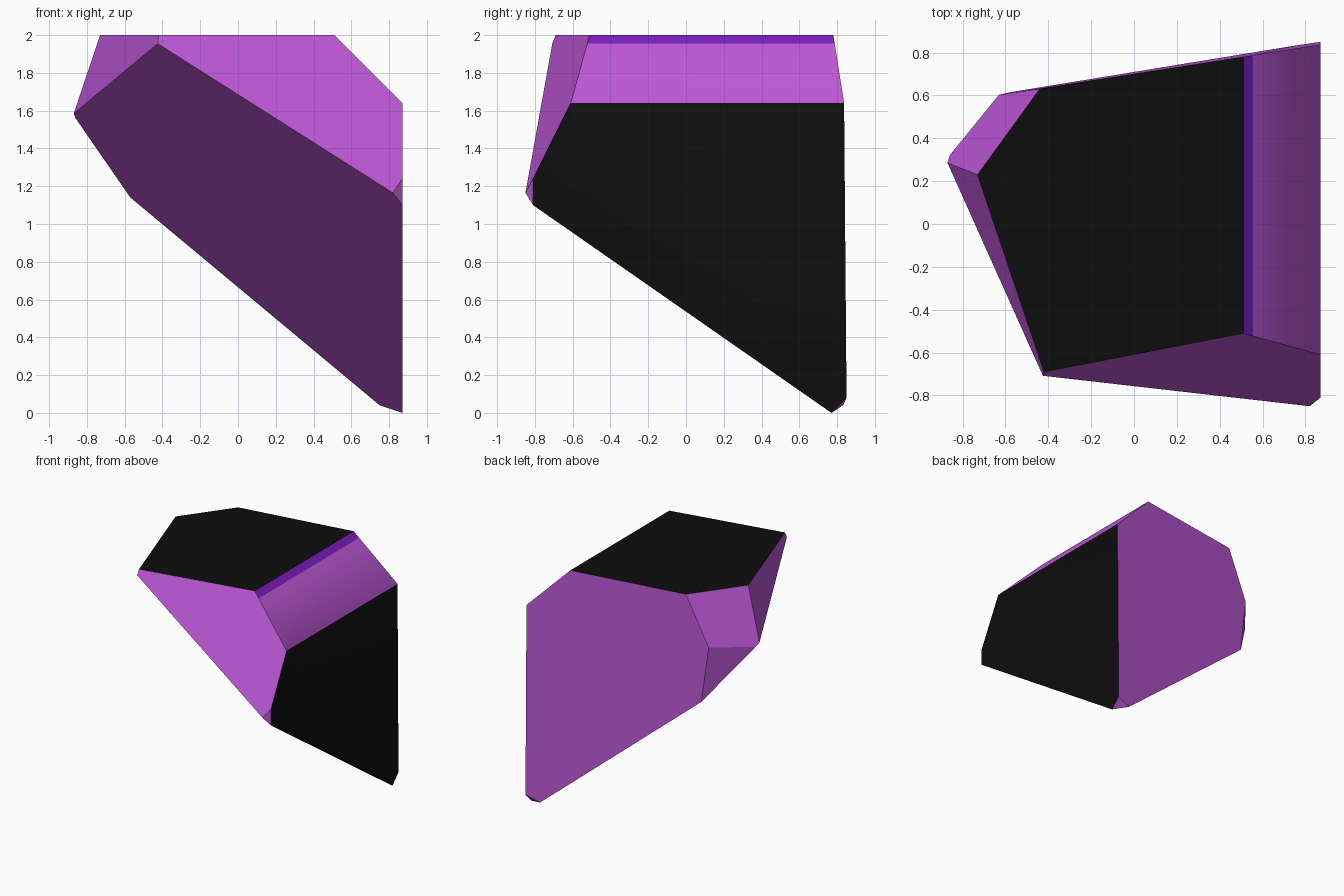
import bpy, bmesh, math

if "Cube" in bpy.data.objects:
    bpy.data.objects.remove(bpy.data.objects["Cube"])


def material(name, color):
    m = bpy.data.materials.new(name)
    m.diffuse_color = (*color, 1.0)
    m.use_nodes = True
    m.node_tree.nodes["Principled BSDF"].inputs["Base Color"].default_value = m.diffuse_color
    return m


orchid = material("orchid", (0.51, 0.098, 0.68))
black = material("black", (0.004, 0.004, 0.004))
violet = material("violet", (0.195, 0.013, 0.52))

# Corners of the chipped block, grouped by level
corners = [
    # flat top
    (-0.73, 0.23, 2), (-0.42, -0.69, 2), (0.51, -0.51, 2), (0.51, 0.78, 2), (-0.44, 0.63, 2),
    # left side
    (-0.425, -0.708, 1.955), (-0.87, 0.285, 1.585), (-0.86, 0.32, 1.56),
    (-0.63, 0.603, 1.6), (-0.57, 0.616, 1.14),
    # flat right side
    (0.87, -0.61, 1.64), (0.87, 0.837, 1.64), (0.87, -0.81, 1.24), (0.87, -0.81, 1.10),
    (0.87, 0.85, 0.08), (0.87, 0.77, 0),
    # front and bottom tips
    (0.82, -0.85, 1.165), (0.75, 0.832, 0.04),
]

bm = bmesh.new()
for c in corners:
    bm.verts.new(c)
bmesh.ops.convex_hull(bm, input=bm.verts[:])
# Merge nearly coplanar hull triangles into clean facets
bmesh.ops.dissolve_limit(bm, angle_limit=math.radians(6), verts=bm.verts[:], edges=bm.edges[:])
bmesh.ops.recalc_face_normals(bm, faces=bm.faces[:])
bm.normal_update()


def is_bevel(f):
    return f.normal.x > 0.6 and f.normal.z > 0.6


# Cut the thin coloured strip along the upper edge of the bevel
bevel = [f for f in bm.faces if is_bevel(f)]
geom = set(bevel)
for f in bevel:
    geom.update(f.edges)
    geom.update(f.verts)
bmesh.ops.bisect_plane(bm, geom=list(geom), plane_co=(0, 0, 1.955), plane_no=(0, 0, 1))
bm.normal_update()

# Colour by direction: black top and right side, violet strip, orchid elsewhere
for f in bm.faces:
    f.smooth = True
    if f.normal.z > 0.99 or f.normal.x > 0.99:
        f.material_index = 1
    elif is_bevel(f) and f.calc_center_median().z > 1.95:
        f.material_index = 2
    else:
        f.material_index = 0

# Only the bevel blends softly into the right side; all other edges stay crisp
for e in bm.edges:
    fs = e.link_faces
    soft = any(is_bevel(f) for f in fs) and all(is_bevel(f) or f.normal.x > 0.99 for f in fs)
    e.smooth = soft

mesh = bpy.data.meshes.new("faceted_block")
bm.to_mesh(mesh)
bm.free()
for m in (orchid, black, violet):
    mesh.materials.append(m)
obj = bpy.data.objects.new("faceted_block", mesh)
bpy.context.collection.objects.link(obj)
